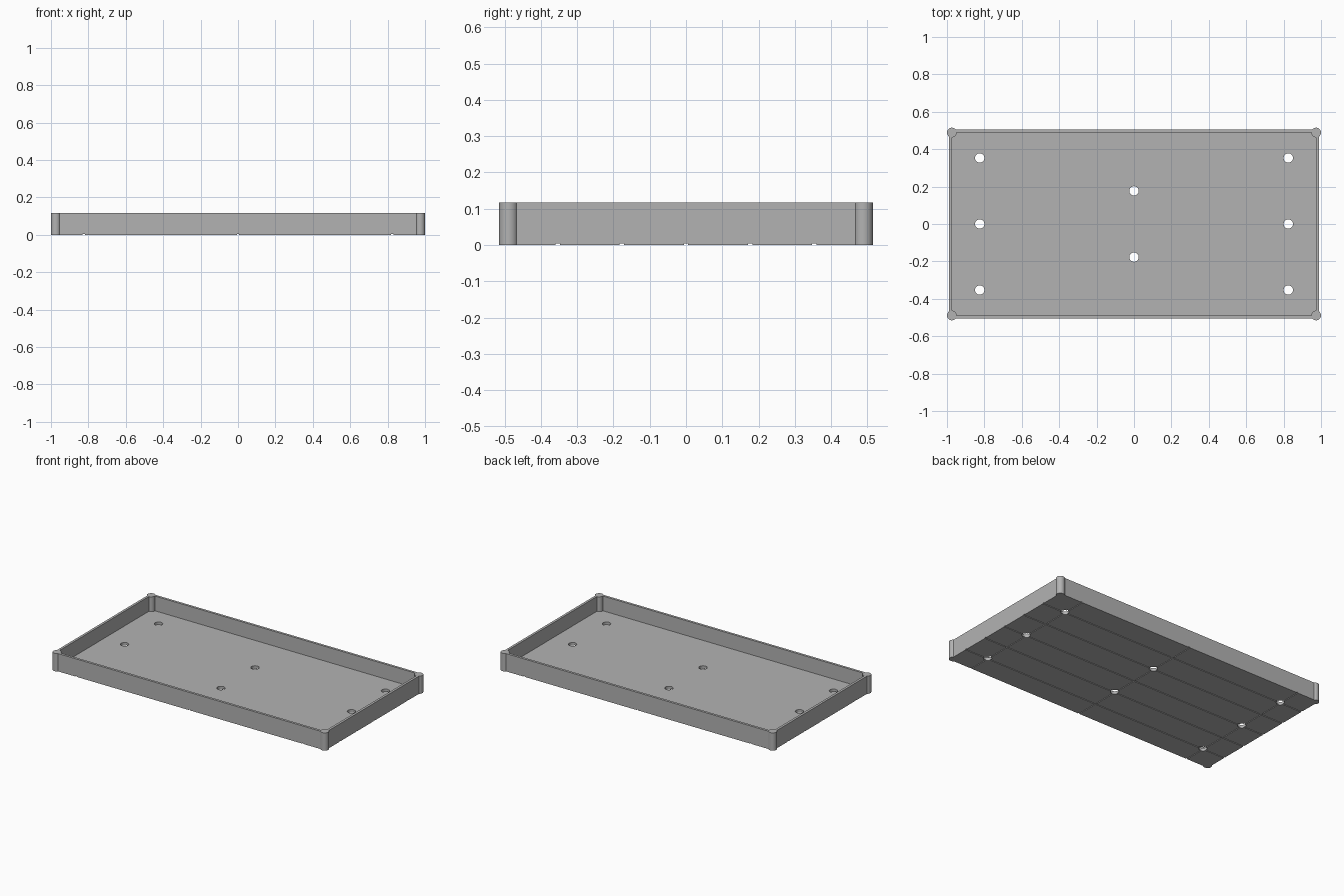
import bpy, bmesh, math
from mathutils import Matrix

if "Cube" in bpy.data.objects:
    bpy.data.objects.remove(bpy.data.objects["Cube"])

H, FLOOR = 0.117, 0.02           # tray height, floor thickness
WX, WY, T = 0.989, 0.506, 0.016  # outer wall half sizes, wall thickness
CX, CY, R = 0.974, 0.489, 0.026  # corner post centres and radius
GROOVE_W, GROOVE_D = 0.012, 0.004
HOLES = [(x, y) for x in (-0.825, 0.825) for y in (-0.353, 0, 0.353)]
HOLES += [(0, -0.177), (0, 0.177)]


def add_box(bm, x0, x1, y0, y1, z0, z1):
    m = Matrix.Translation(((x0 + x1) / 2, (y0 + y1) / 2, (z0 + z1) / 2))
    m = m @ Matrix.Diagonal((x1 - x0, y1 - y0, z1 - z0, 1))
    bmesh.ops.create_cube(bm, size=1, matrix=m)


def add_cylinder(bm, x, y, r, z0, z1, sides=48):
    bmesh.ops.create_cone(bm, cap_ends=True, segments=sides, radius1=r, radius2=r,
                          depth=z1 - z0, matrix=Matrix.Translation((x, y, (z0 + z1) / 2)))


def make(name, adder, items):
    bm = bmesh.new()
    for item in items:
        adder(bm, *item)
    mesh = bpy.data.meshes.new(name)
    bm.to_mesh(mesh)
    bm.free()
    ob = bpy.data.objects.new(name, mesh)
    bpy.context.collection.objects.link(ob)
    return ob


def combine(target, other, operation):
    bpy.context.view_layer.objects.active = target
    mod = target.modifiers.new(operation, 'BOOLEAN')
    mod.operation, mod.solver, mod.object = operation, 'EXACT', other
    bpy.ops.object.modifier_apply(modifier=mod.name)
    bpy.data.objects.remove(other)


# Tray body: block hollowed from above
tray = make("tray", add_box, [(-WX, WX, -WY, WY, 0, H)])
ix, iy = WX - T, WY - T
combine(tray, make("cavity", add_box, [(-ix, ix, -iy, iy, FLOOR, H + 0.1)]), 'DIFFERENCE')

# Round corner posts
posts = [(sx * CX, sy * CY, R, 0, H) for sx in (-1, 1) for sy in (-1, 1)]
combine(tray, make("corner_posts", add_cylinder, posts), 'UNION')

# Shallow grooves under the floor, running through the rows of holes
g = GROOVE_W / 2
long_grooves = [(-1.1, 1.1, y - g, y + g, -0.1, GROOVE_D) for y in (-0.353, -0.177, 0, 0.177, 0.353)]
cross_grooves = [(x - g, x + g, -0.7, 0.7, -0.1, GROOVE_D) for x in (-0.825, 0, 0.825)]
combine(tray, make("long_grooves", add_box, long_grooves), 'DIFFERENCE')
combine(tray, make("cross_grooves", add_box, cross_grooves), 'DIFFERENCE')

# Drain holes
holes = [(x, y, 0.025, -0.1, 0.08) for x, y in HOLES]
combine(tray, make("drain_holes", add_cylinder, holes), 'DIFFERENCE')

# Single grey colour, smooth round surfaces with sharp edges
grey = bpy.data.materials.new("grey")
grey.diffuse_color = (0.45, 0.45, 0.45, 1)
grey.use_nodes = True
grey.node_tree.nodes["Principled BSDF"].inputs["Base Color"].default_value = grey.diffuse_color
tray.data.materials.clear()
tray.data.materials.append(grey)
for p in tray.data.polygons:
    p.material_index = 0
bpy.ops.object.select_all(action='DESELECT')
tray.select_set(True)
bpy.context.view_layer.objects.active = tray
bpy.ops.object.shade_smooth_by_angle(angle=math.radians(30))
